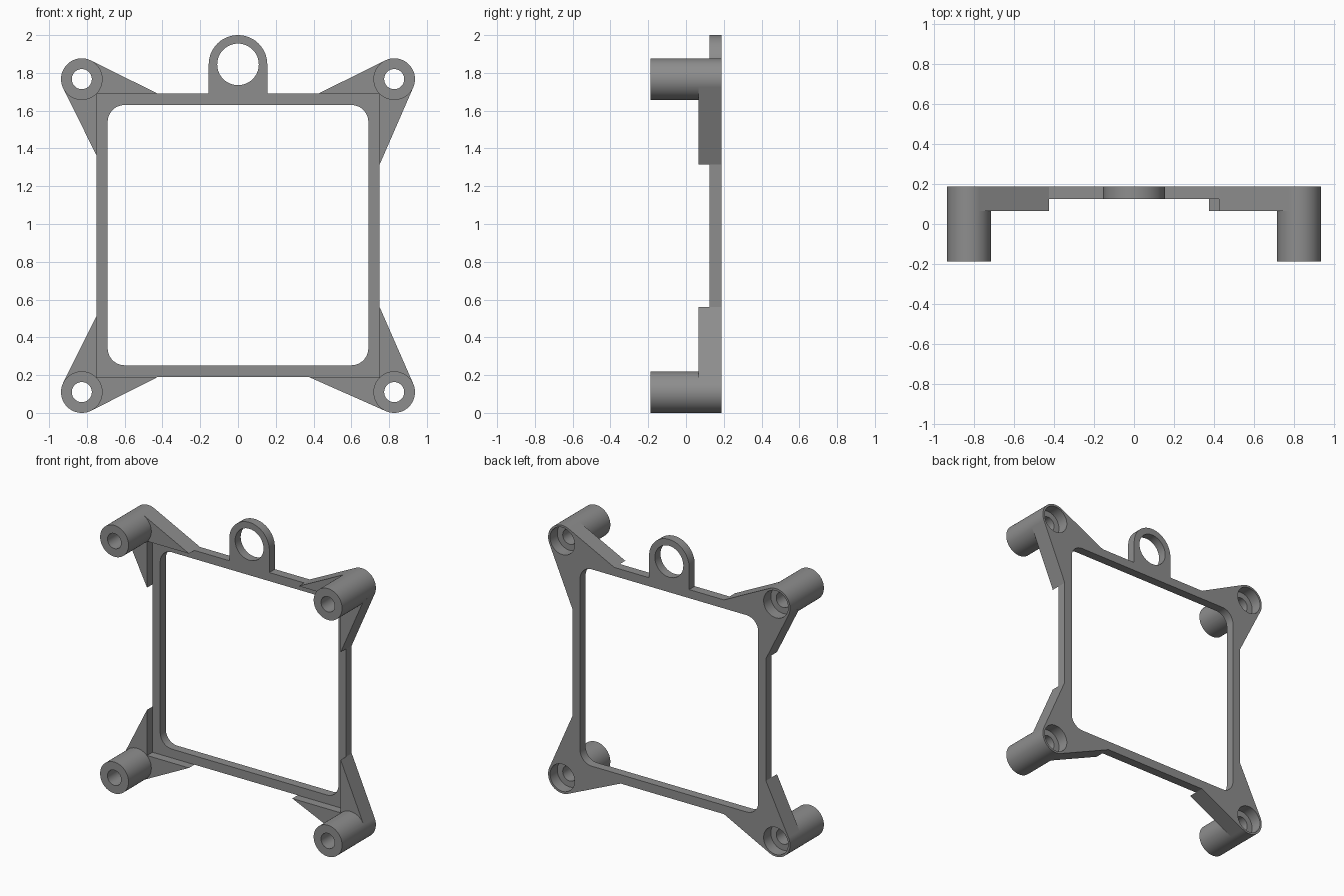
import bpy, bmesh, math
from mathutils import Vector

if "Cube" in bpy.data.objects:
    bpy.data.objects.remove(bpy.data.objects["Cube"])

grey = bpy.data.materials.new("grey plastic")
grey.diffuse_color = (0.27, 0.27, 0.27, 1)
grey.use_nodes = True
grey.node_tree.nodes["Principled BSDF"].inputs["Base Color"].default_value = grey.diffuse_color

BACK = 0.187           # rear plane shared by every part
FRAME_FRONT = 0.125
GUSSET_FRONT = 0.065
BOSS_FRONT = -0.187


def arc(cx, cz, r, a0, a1, n):
    """Points on an arc in the x-z plane, angles in degrees."""
    return [(cx + r * math.cos(math.radians(a0 + (a1 - a0) * i / n)),
             cz + r * math.sin(math.radians(a0 + (a1 - a0) * i / n))) for i in range(n + 1)]


def circle(cx, cz, r):
    return arc(cx, cz, r, 0, 360, 64)[:-1]


def prism(name, outline, y0, y1):
    """Extrude an x-z outline from y0 to y1."""
    bm = bmesh.new()
    face = bm.faces.new([bm.verts.new((x, y0, z)) for x, z in outline])
    new = bmesh.ops.extrude_face_region(bm, geom=[face])["geom"]
    bmesh.ops.translate(bm, vec=(0, y1 - y0, 0),
                        verts=[v for v in new if isinstance(v, bmesh.types.BMVert)])
    bmesh.ops.recalc_face_normals(bm, faces=bm.faces)
    mesh = bpy.data.meshes.new(name)
    bm.to_mesh(mesh)
    bm.free()
    mesh.materials.append(grey)
    ob = bpy.data.objects.new(name, mesh)
    bpy.context.collection.objects.link(ob)
    return ob


def select(ob):
    bpy.ops.object.select_all(action='DESELECT')
    ob.select_set(True)
    bpy.context.view_layer.objects.active = ob


def combine(ob, other, operation):
    """Apply a boolean and discard the second body."""
    select(ob)
    mod = ob.modifiers.new("boolean", 'BOOLEAN')
    mod.operation, mod.solver, mod.object = operation, 'EXACT', other
    bpy.ops.object.modifier_apply(modifier=mod.name)
    bpy.data.objects.remove(other)


def finish(ob):
    select(ob)
    bpy.ops.object.shade_smooth_by_angle(angle=math.radians(30))


# Square frame with a rounded opening
W, BOTTOM, TOP = 0.75, 0.19, 1.69
frame = prism("frame", [(-W, BOTTOM), (W, BOTTOM), (W, TOP), (-W, TOP)], FRAME_FRONT, BACK)
R, IW, IB, IT = 0.09, 0.69, 0.252, 1.63
opening = (arc(IW - R, IT - R, R, 0, 90, 12) + arc(-IW + R, IT - R, R, 90, 180, 12)
           + arc(-IW + R, IB + R, R, 180, 270, 12) + arc(IW - R, IB + R, R, 270, 360, 12))
combine(frame, prism("opening_cutter", opening, 0, 0.4), 'DIFFERENCE')
finish(frame)

# Hanging loop on the top edge
LOOP_Z, LOOP_R = 1.845, 0.155
loop = prism("hanging_loop", arc(0, LOOP_Z, LOOP_R, 0, 180, 40) + [(-LOOP_R, TOP), (LOOP_R, TOP)],
             FRAME_FRONT, BACK)
combine(loop, prism("loop_cutter", circle(0, LOOP_Z, 0.11), 0, 0.4), 'DIFFERENCE')
finish(loop)

# Corner mounts: hollow boss plus an L-shaped gusset hugging the frame
BOSS_R = 0.11


def tangent_point(centre, tip):
    """Tangent point on the boss, on the side away from the frame."""
    d = tip - centre
    base, spread = math.atan2(d.y, d.x), math.acos(BOSS_R / d.length)
    options = [centre + BOSS_R * Vector((math.cos(base + s * spread), math.sin(base + s * spread)))
               for s in (-1, 1)]
    return max(options, key=lambda p: (p - Vector((0, 0.94))).length)


# name, side, boss height, frame edge, gusset tip x, gusset tip z
for name, side, bz, edge, tip_x, tip_z in (
        ("top_left", -1, 1.767, TOP, 0.425, 1.365),
        ("top_right", 1, 1.767, TOP, 0.425, 1.315),
        ("bottom_left", -1, 0.11, BOTTOM, 0.425, 0.51),
        ("bottom_right", 1, 0.11, BOTTOM, 0.375, 0.56)):
    c = Vector((side * 0.827, bz))
    tip_h, tip_v = Vector((side * tip_x, edge)), Vector((side * W, tip_z))
    boss = prism(name + "_mount", circle(c.x, c.y, BOSS_R), BOSS_FRONT, BACK)
    gusset = prism("gusset", [tip_h, tangent_point(c, tip_h), c, tangent_point(c, tip_v),
                              tip_v, (side * W, edge)], GUSSET_FRONT, BACK)
    combine(boss, gusset, 'UNION')
    # Screw hole and rear counterbore
    combine(boss, prism("hole_cutter", circle(c.x, c.y, 0.053), -0.4, 0.4), 'DIFFERENCE')
    combine(boss, prism("bore_cutter", circle(c.x, c.y, 0.095), BACK - 0.08, 0.4), 'DIFFERENCE')
    finish(boss)
